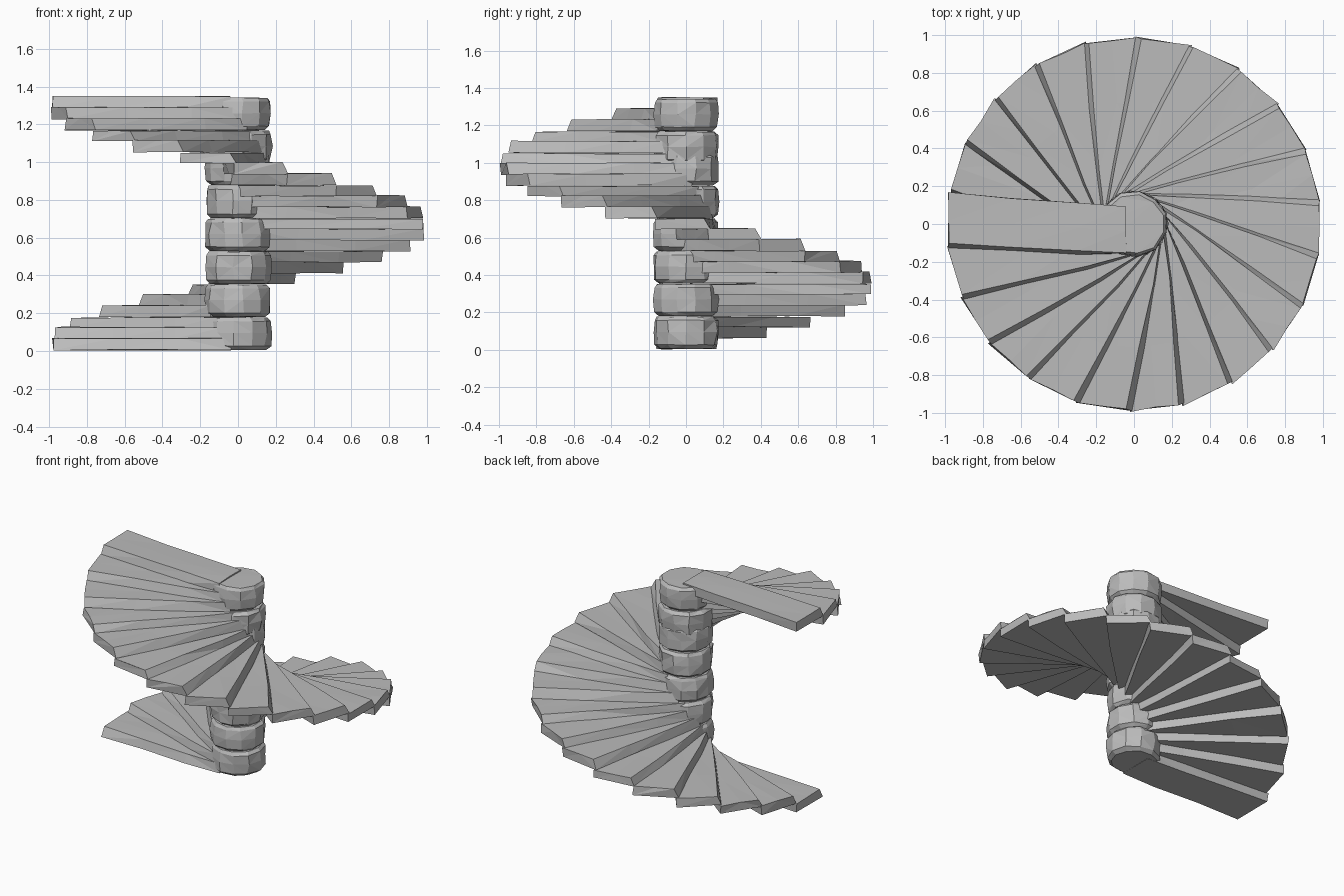
import bpy, bmesh, math, random
from mathutils import Vector, Matrix

random.seed(4)
if bpy.data.objects.get("Cube"):
    bpy.data.objects.remove(bpy.data.objects["Cube"])

STEPS = 23
TURN = math.tau / 22
RISE = 0.0582
BLOCK = RISE * 3
BASE = 0.005

stone = bpy.data.materials.new("grey stone")
stone.use_nodes = True
colour = (0.5, 0.5, 0.5, 1)
stone.diffuse_color = colour
stone.node_tree.nodes["Principled BSDF"].inputs["Base Color"].default_value = colour


def jitter(amount, vertical):
    return Vector((random.uniform(-amount, amount), random.uniform(-amount, amount),
                   random.uniform(-vertical, vertical)))


def loft(name, rings, matrix):
    """Skin closed rings of points, cap both ends, and split into rough facets."""
    bm = bmesh.new()
    loops = [[bm.verts.new(p) for p in ring] for ring in rings]
    n = len(loops[0])
    for a, b in zip(loops, loops[1:]):
        for j in range(n):
            k = (j + 1) % n
            bm.faces.new((a[j], a[k], b[k], b[j]))
    bm.faces.new(loops[0][::-1])
    bm.faces.new(loops[-1])
    bmesh.ops.triangulate(bm, faces=bm.faces[:])
    bmesh.ops.recalc_face_normals(bm, faces=bm.faces[:])
    bm.transform(matrix)
    mesh = bpy.data.meshes.new(name)
    bm.to_mesh(mesh)
    bm.free()
    mesh.materials.append(stone)
    obj = bpy.data.objects.new(name, mesh)
    bpy.context.collection.objects.link(obj)


# Treads: overlapping planks with a sloping riser, climbing clockwise
sections = [(0.04, 0.155, -0.09), (0.3, 0.155, -0.11), (0.65, 0.14, -0.14), (0.98, 0.125, -0.165)]
for i in range(STEPS):
    # a thin gap is left where one column block ends and the next begins
    last_of_block = (i % 3 == 2 and i < 18) or i == 19
    thick = 0.055 if last_of_block else 0.063
    rings = []
    for x, low, high in sections:
        slope = 0.022 * x + 0.004
        ring = [(x, low + 0.004, 0), (x, low - slope, thick),
                (x, (low + high) / 2, thick), (x, high, thick), (x, high, 0)]
        rings.append([Vector(p) + jitter(0.005, 0.0025) for p in ring])
    turn = Matrix.Rotation(math.pi - i * TURN, 4, 'Z')
    loft("tread_%02d" % (i + 1), rings,
         Matrix.Translation((0, 0, BASE + i * RISE)) @ turn)

# Column: stacked rough-hewn blocks with chamfered rims
starts = [BASE + m * BLOCK for m in range(6)]
top_start = BASE + 20 * RISE
starts += [top_start - BLOCK, top_start]
profile = [(0.148, 0.001), (0.172, 0.022), (0.178, 0.09), (0.174, 0.152), (0.158, 0.172)]
SIDES = 11
for m, z in enumerate(starts):
    rings = []
    for r, h in profile:
        ring = []
        for j in range(SIDES):
            a = math.tau * j / SIDES
            ring.append(Vector((r * math.cos(a), r * math.sin(a), h)) + jitter(0.006, 0.002))
        rings.append(ring)
    loft("column_block_%d" % (m + 1), rings,
         Matrix.Translation((0, 0, z)) @ Matrix.Rotation(-3 * m * TURN, 4, 'Z'))
